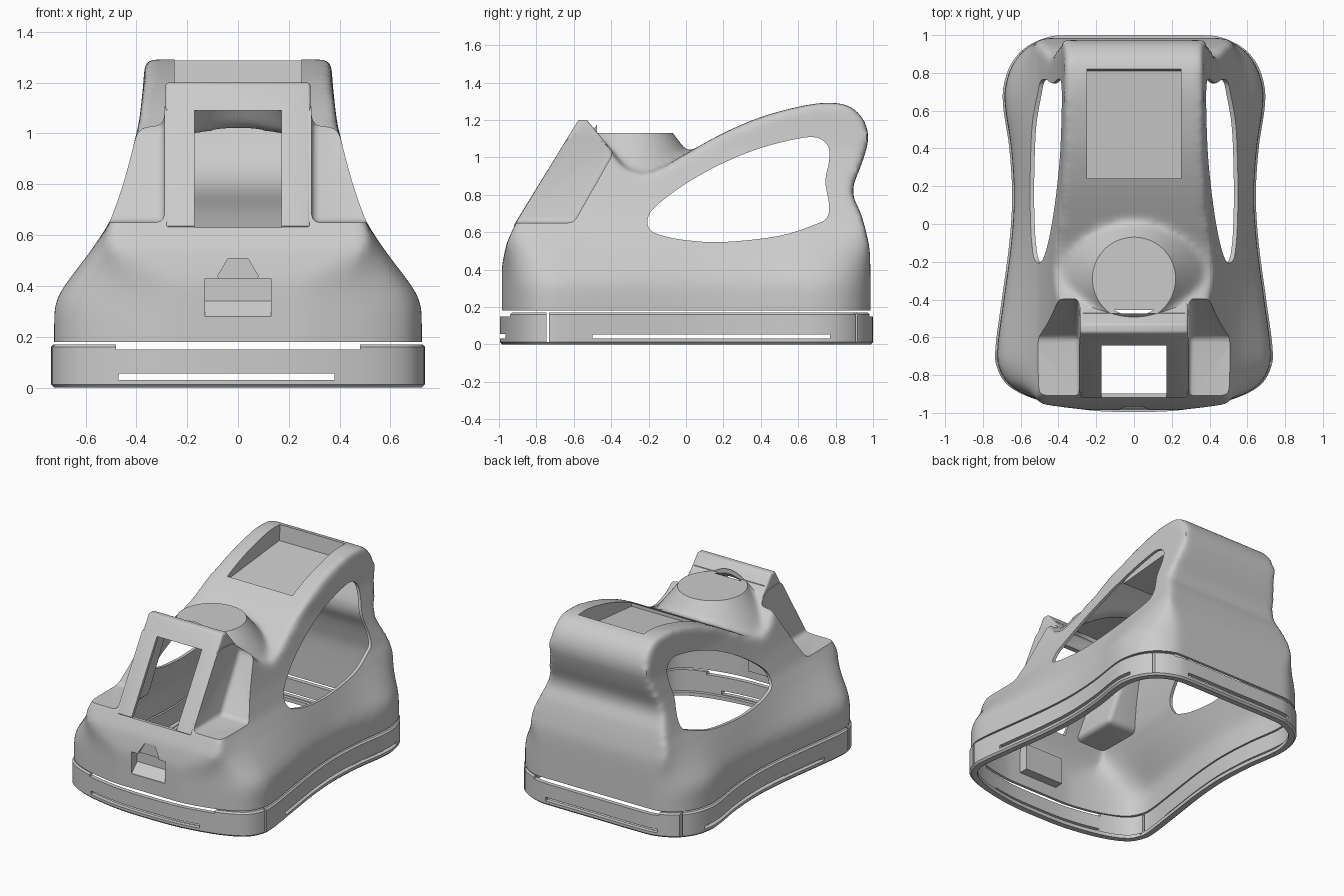
import bpy, bmesh, math
from mathutils import Vector, Matrix

if "Cube" in bpy.data.objects:
    bpy.data.objects.remove(bpy.data.objects["Cube"])

T = 0.02  # shell thickness


def new_obj(name, bm):
    bmesh.ops.recalc_face_normals(bm, faces=bm.faces)
    me = bpy.data.meshes.new(name)
    bm.to_mesh(me)
    bm.free()
    ob = bpy.data.objects.new(name, me)
    bpy.context.collection.objects.link(ob)
    return ob


def spline(pts, n, closed=True):
    """Catmull-Rom resampling of a 2D point list."""
    out, m = [], len(pts)
    get = lambda i: Vector(pts[i % m] if closed else pts[max(0, min(m - 1, i))])
    for i in range(m if closed else m - 1):
        a, b, c, d = (get(i + k) for k in (-1, 0, 1, 2))
        for k in range(n):
            t = k / n
            out.append(0.5 * (2 * b + (c - a) * t + (2 * a - 5 * b + 4 * c - d) * t * t
                              + (3 * b - a - 3 * c + d) * t ** 3))
    if not closed:
        out.append(get(m - 1))
    return out


def skin(name, rings, cap=True, loop=False):
    """Closed surface through equal-length rings of 3D points."""
    bm = bmesh.new()
    vs = [[bm.verts.new(p) for p in r] for r in rings]
    n = len(vs[0])
    for j in range(len(vs) if loop else len(vs) - 1):
        a, b = vs[j], vs[(j + 1) % len(vs)]
        for i in range(n):
            k = (i + 1) % n
            bm.faces.new((a[i], a[k], b[k], b[i]))
    if cap:
        bm.faces.new(vs[0][::-1])
        bm.faces.new(vs[-1])
    return new_obj(name, bm)


def prism(name, pts, x0, x1, bevel=0):
    """Side profile (y, z) extruded along x."""
    ob = skin(name, [[(x, p[0], p[1]) for p in pts] for x in (x0, x1)])
    if bevel:
        m = ob.modifiers.new("bevel", 'BEVEL')
        m.width, m.segments = bevel, 3
        apply(ob)
    return ob


def box(name, x0, x1, y0, y1, z0, z1):
    return prism(name, [(y0, z0), (y1, z0), (y1, z1), (y0, z1)], x0, x1)


def cone(name, r1, r2, depth, mat, seg=48):
    bm = bmesh.new()
    bmesh.ops.create_cone(bm, cap_ends=True, segments=seg, radius1=r1, radius2=r2,
                          depth=depth, matrix=mat)
    return new_obj(name, bm)


def apply(ob):
    bpy.context.view_layer.update()
    ev = ob.evaluated_get(bpy.context.evaluated_depsgraph_get())
    me = bpy.data.meshes.new_from_object(ev)
    ob.modifiers.clear()
    ob.data = me


def boolean(ob, tool, op='DIFFERENCE'):
    m = ob.modifiers.new("bool", 'BOOLEAN')
    m.operation, m.solver, m.object = op, 'EXACT', tool
    apply(ob)
    bpy.data.objects.remove(tool)


def interp(table, z):
    for (a, u), (b, v) in zip(table, table[1:]):
        if z <= b:
            return u + (v - u) * max(0, z - a) / (b - a)
    return table[-1][1]


# Plan outline, right half then mirrored
half = [(0, -.995), (.25, -.985), (.5, -.935), (.66, -.86), (.725, -.76), (.733, -.65),
        (.70, -.4), (.66, -.1), (.645, .15), (.66, .4), (.69, .6), (.692, .72),
        (.655, .84), (.58, .93), (.47, .985), (.35, 1.0), (0, 1.0)]
outline = spline(half + [(-x, y) for x, y in half[-2:0:-1]], 5)

# Body: tapered plan loft intersected with the side profile
widths = [(.05, .722), (.32, .722), (.37, .705), (.45, .645), (.55, .57), (.65, .505),
          (.78, .457), (.9, .424), (1.05, .388), (1.2, .372), (1.4, .362)]
rings = []
for j in range(28):
    z = .05 + j * .05
    w = interp(widths, z)
    s = max(0, min(1, (z - .33) / .35))
    s = s * s * (3 - 2 * s)
    rings.append([((1 - s) * x * w / .733 + s * w * max(-1, min(1, x / .4)), y, z)
                  for x, y in outline])
body = skin("housing", rings)
front = [(-.985, 0), (-.985, .42), (-.96, .54), (-.91, .65), (-.63, 1.11), (-.46, 1.1)]
handle = [(-.39, 1.02), (-.33, .95), (-.25, .915), (-.15, .935), (0, 1.02), (.2, 1.13),
          (.4, 1.215), (.6, 1.27), (.75, 1.292), (.87, 1.275), (.95, 1.2), (.975, 1.1),
          (.945, .98), (.89, .82), (.935, .7), (.97, .57), (.985, .45), (.985, 0)]
boolean(body, prism("profile", front + [tuple(p) for p in spline(handle, 4, False)], -1, 1),
        'INTERSECT')
boolean(body, cone("knob", .43, .17, .35, Matrix.Translation((0, -.29, 1.025))), 'UNION')
m = body.modifiers.new("remesh", 'REMESH')
m.mode, m.voxel_size = 'VOXEL', .018
m = body.modifiers.new("smooth", 'SMOOTH')
m.factor, m.iterations = .5, 18
apply(body)

# Cavity: the same body shrunk by the wall thickness
cavity = body.copy()
cavity.data = body.data.copy()
bpy.context.collection.objects.link(cavity)
m = cavity.modifiers.new("shrink", 'DISPLACE')
m.mid_level, m.strength = 0, -T
apply(cavity)


def detail(ob, t, panel):
    """Screen panel, corner notches, flat knob top and handle pocket, offset by t."""
    boolean(ob, prism("panel", panel, -.285 + t, .285 - t, .012), 'UNION')
    for s in (-1, 1):
        x = sorted((s * (.29 - t), s * .9))
        boolean(ob, prism("notch", [(-1.3, .65 - t), (-.6 + t, .65 - t), (-.39 + t, 1.02 - t / 2),
                                    (-.48 + t, 1.4), (-1.3, 1.4)], x[0], x[1], .03))
    boolean(ob, box("knob_cap", -.27, .27, -.475 + t, -.04, 1.13 - t, 1.25))
    boolean(ob, prism("pocket", [(.24 - t, 1.125 - t), (.81 + t, 1.18 - t), (.84 + t, 1.5),
                                 (.24 - t, 1.5)], -.25 - t, .25 + t))


detail(body, 0, [(-.925, .63), (-.575, 1.2), (-.53, 1.2), (-.39, 1.03), (-.42, .63)])
detail(cavity, T, [(-.895, .62), (-.565, 1.16), (-.535, 1.16), (-.42, 1.01), (-.45, .62)])
boolean(body, cavity)
boolean(body, box("trim", -1, 1, -1.2, 1.2, -.1, .18))

# Handle openings, screen window and front socket
grip = [(-.205, .67), (-.16, .74), (0, .86), (.2, .97), (.4, 1.05), (.6, 1.1), (.7, 1.105),
        (.76, 1.06), (.765, .98), (.745, .87), (.765, .75), (.755, .68), (.7, .645),
        (.5, .58), (.2, .547), (0, .557), (-.12, .58), (-.19, .61)]
boolean(body, prism("grip_hole", spline(grip, 4), -1, 1))
boolean(body, box("window", -.172, .172, -1.2, -.55, .63, 1.09))
boolean(body, box("socket_pad", -.15, .15, -.97, -.9, .265, .45), 'UNION')
boolean(body, prism("socket", [(-1.1, .28), (-.98, .28), (-.92, .34), (-.92, .43),
                               (-1.1, .43)], -.13, .13))
boolean(body, cone("socket_round", .08, .08, .2, Matrix.Translation((0, -1.06, .438))
                   @ Matrix.Rotation(math.pi / 2, 4, 'X') @ Matrix.Rotation(math.pi / 6, 4, 'Z'), 6))

# Base ring: L-shaped section swept round the outline
n = len(outline)
normals = []
for i in range(n):
    d = (outline[(i + 1) % n] - outline[i - 1]).normalized()
    normals.append(Vector((d.y, -d.x)))
section = [(.012, 0), (0, .012), (0, .16), (.01, .17), (.03, .17), (.03, .025),
           (.052, .025), (.052, 0)]
ring = skin("base_ring", [[(*(p - q * o), z) for p, q in zip(outline, normals)]
                          for o, z in section], cap=False, loop=True)
boolean(ring, box("side_slot", -1, 1, -.5, .77, .03, .052))
boolean(ring, box("end_slot", -.47, .38, -1.2, 1.2, .03, .055))
boolean(ring, box("end_step", -.48, .48, -1.2, 1.2, .15, .3))
for s in (-1, 1):
    x = sorted((s * .5, s))
    boolean(ring, box("front_split", x[0], x[1], -.745, -.733, .012, .3))
    boolean(ring, box("rear_split", s * .6 - .006, s * .6 + .006, .7, 1.1, .012, .3))

for ob in (body, ring):
    bpy.ops.object.select_all(action='DESELECT')
    ob.select_set(True)
    bpy.context.view_layer.objects.active = ob
    bpy.ops.object.shade_smooth_by_angle(angle=math.radians(32))
